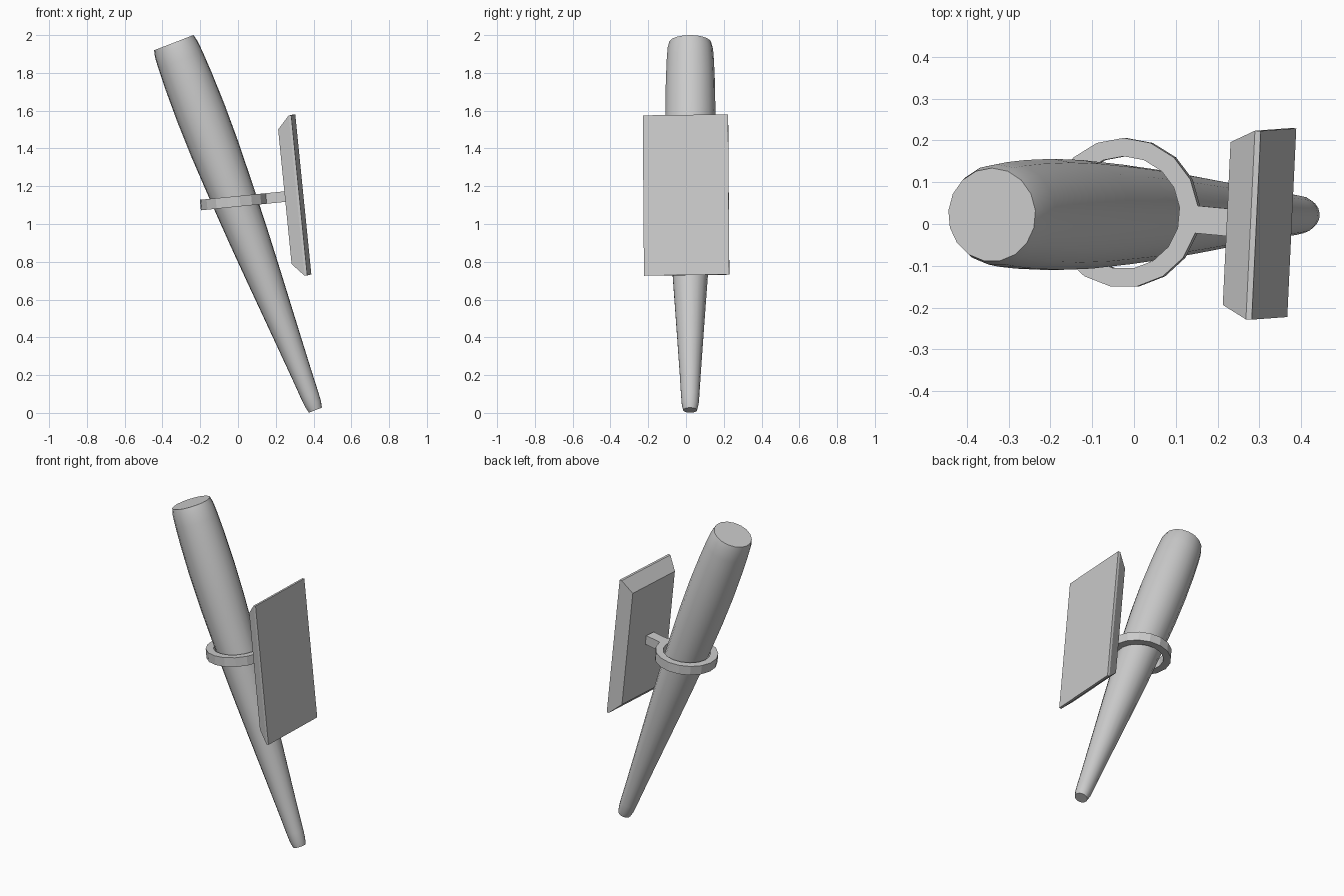
import bpy, bmesh, math
from mathutils import Matrix, Vector

if "Cube" in bpy.data.objects:
    bpy.data.objects.remove(bpy.data.objects["Cube"])

SIDES = 17


def make_object(name, bm):
    bmesh.ops.recalc_face_normals(bm, faces=bm.faces)
    mesh = bpy.data.meshes.new(name)
    bm.to_mesh(mesh)
    bm.free()
    obj = bpy.data.objects.new(name, mesh)
    bpy.context.collection.objects.link(obj)
    return obj


def skin(bm, loops, close=False, caps=True):
    """Bridge equal-length point loops with quads."""
    rings = [[bm.verts.new(p) for p in loop] for loop in loops]
    n = len(rings[0])
    pairs = list(zip(rings, rings[1:])) + ([(rings[-1], rings[0])] if close else [])
    for a, b in pairs:
        for i in range(n):
            j = (i + 1) % n
            bm.faces.new((a[i], a[j], b[j], b[i]))
    if caps:
        bm.faces.new(rings[0])
        bm.faces.new(rings[-1])
    return rings


def circle(r, z):
    return [Vector((r * math.cos(a), r * math.sin(a), z))
            for a in (math.pi / 2 + 2 * math.pi * i / SIDES for i in range(SIDES))]


# Leaning tapered shaft: (distance from the top, radius)
top, bottom = Vector((-0.34, 0.022, 1.96)), Vector((0.41, 0.022, 0.014))
profile = [(0, .112), (.035, .121), (.10, .126), (.22, .131), (.40, .134), (.60, .131),
           (.87, .120), (1.10, .108), (1.32, .094), (1.67, .070), (1.88, .056),
           (2.00, .049), (2.05, .045), (2.085, .037)]
bm = bmesh.new()
skin(bm, [circle(r, -t) for t, r in profile])
lean = math.atan2(top.x - bottom.x, top.z - bottom.z)
bm.transform(Matrix.Translation(top) @ Matrix.Rotation(lean, 4, 'Y'))
shaft = make_object("tapered_shaft", bm)
bpy.context.view_layer.objects.active = shaft
shaft.select_set(True)
bpy.ops.object.shade_smooth_by_angle(angle=math.radians(35))

# Flat ring with an arm extruded from one outer facet
bm = bmesh.new()
h = 0.028
skin(bm, [circle(.179, -h), circle(.179, h), circle(.135, h), circle(.135, -h)],
     close=True, caps=False)
bm.normal_update()
arm_face = max(bm.faces, key=lambda f: f.calc_center_median().x)
direction = arm_face.calc_center_median().normalized()
ext = bmesh.ops.extrude_discrete_faces(bm, faces=[arm_face])
end = ext['faces'][0]
bmesh.ops.translate(bm, verts=end.verts, vec=direction * 0.10)
bm.transform(Matrix.Translation((-0.022, 0.027, 1.118)) @
             Matrix.Rotation(math.radians(-5.7), 4, 'Y'))
make_object("ring_holder", bm)

# Bevelled plate: (depth, half width, half height)
bm = bmesh.new()
skin(bm, [[(x, sy * y, sz * z) for sy, sz in ((-1, -1), (1, -1), (1, 1), (-1, 1))]
          for x, y, z in ((-.078, .195, .358), (-.014, .226, .426), (0, .226, .426))])
rad = math.radians
bm.transform(Matrix.Translation((0.335, 0, 1.154)) @ Matrix.Rotation(rad(-2.8), 4, 'Z') @
             Matrix.Rotation(rad(-5.7), 4, 'Y') @ Matrix.Rotation(rad(0.7), 4, 'X'))
make_object("side_plate", bm)
